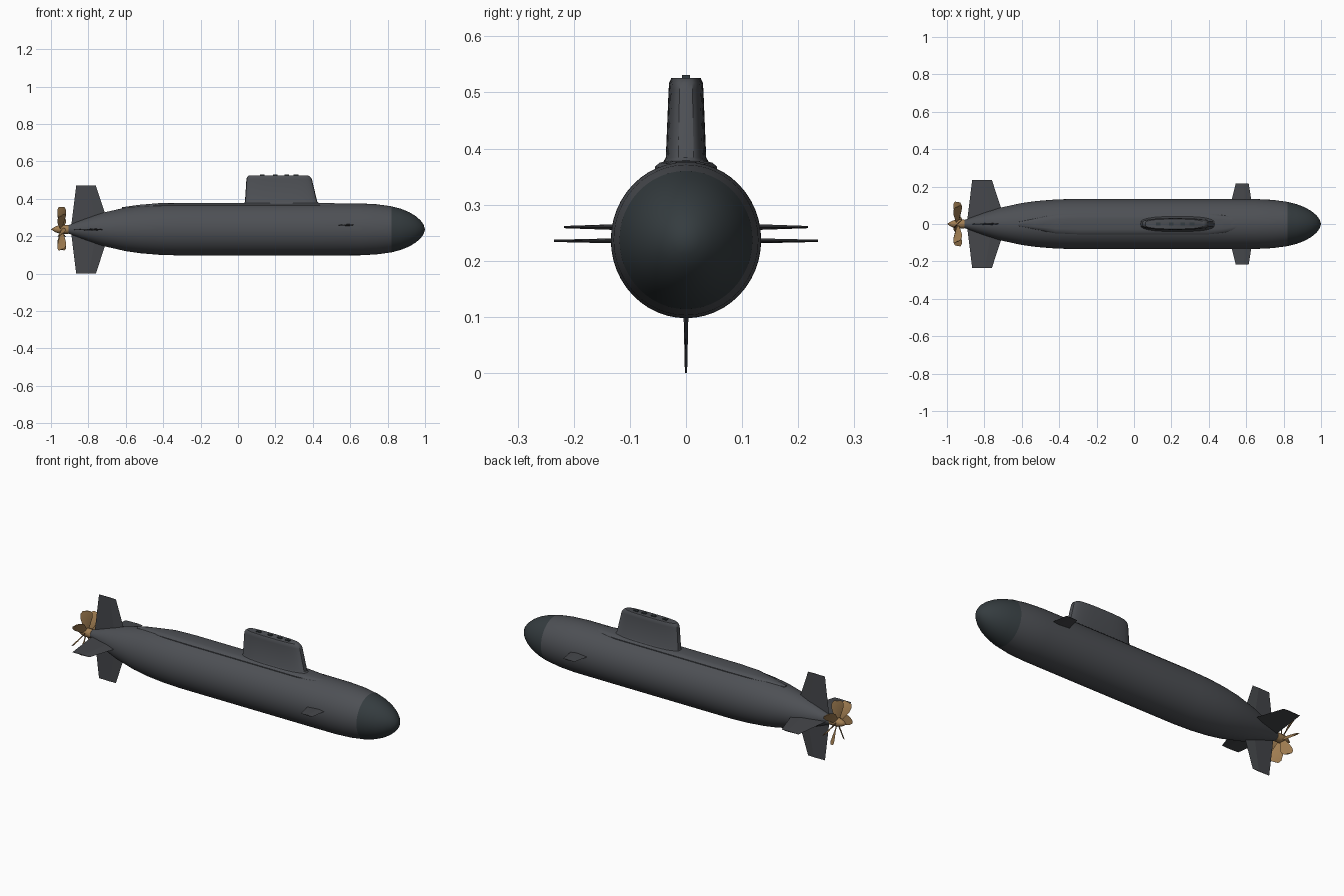
import bpy, bmesh, math
from mathutils import Matrix, Vector

if "Cube" in bpy.data.objects:
    bpy.data.objects.remove(bpy.data.objects["Cube"])

AXIS = 0.237


def material(name, r, g, b):
    m = bpy.data.materials.new(name)
    m.diffuse_color = (r, g, b, 1)
    m.use_nodes = True
    m.node_tree.nodes["Principled BSDF"].inputs["Base Color"].default_value = m.diffuse_color
    return m


HULL = material("hull_grey", 0.075, 0.08, 0.09)
DARK = material("dark_grey", 0.035, 0.045, 0.05)
FIN = material("fin_grey", 0.06, 0.063, 0.07)
BRONZE = material("bronze", 0.36, 0.21, 0.085)


def loft(name, rings, mat, smooth=35):
    """Skin a list of equal-length point rings; one-point rings close to a tip."""
    bm = bmesh.new()
    vs = [[bm.verts.new(p) for p in ring] for ring in rings]
    for a, b in zip(vs, vs[1:]):
        n = max(len(a), len(b))
        for i in range(n):
            j = (i + 1) % n
            if len(a) == 1:
                bm.faces.new((a[0], b[i], b[j]))
            elif len(b) == 1:
                bm.faces.new((a[i], b[0], a[j]))
            else:
                bm.faces.new((a[i], b[i], b[j], a[j]))
    for end in (vs[0], vs[-1]):
        if len(end) > 2:
            bm.faces.new(end)
    bmesh.ops.recalc_face_normals(bm, faces=bm.faces)
    me = bpy.data.meshes.new(name)
    bm.to_mesh(me)
    bm.free()
    me.materials.append(mat)
    ob = bpy.data.objects.new(name, me)
    bpy.context.collection.objects.link(ob)
    if smooth:
        bpy.ops.object.select_all(action='DESELECT')
        ob.select_set(True)
        bpy.context.view_layer.objects.active = ob
        bpy.ops.object.shade_smooth_by_angle(angle=math.radians(smooth))
    return ob


def ring(x, r, n=48, tall=1.0):
    if r == 0:
        return [(x, 0, AXIS)]
    return [(x, r * math.cos(t), AXIS + r * tall * math.sin(t))
            for t in (2 * math.pi * i / n for i in range(n))]


# hull and bow dome
hull = [(-0.905, 0.022), (-0.85, 0.042), (-0.8, 0.06), (-0.72, 0.086), (-0.6, 0.112),
        (-0.52, 0.123), (-0.42, 0.131), (-0.32, 0.134), (0, 0.134), (0.4, 0.134),
        (0.65, 0.1335), (0.74, 0.129), (0.82, 0.1185)]
dome = [(0.82, 0.1185), (0.87, 0.106), (0.915, 0.0885), (0.95, 0.068), (0.975, 0.047),
        (0.992, 0.025), (1.0, 0)]
loft("hull", [ring(x, r, tall=1.04) for x, r in hull], HULL)
loft("bow_dome", [ring(x, r, tall=1.04) for x, r in dome], DARK)


# deck casing: low rounded strip along the top
def casing_ring(x, w, z):
    pts = [(-1, -0.03), (-1, -0.011), (-0.85, -0.004), (-0.5, 0), (0.5, 0),
           (0.85, -0.004), (1, -0.011), (1, -0.03)]
    return [(x, w * a, z + b) for a, b in pts]


loft("deck_casing", [casing_ring(*s) for s in (
    (-0.62, 0.012, 0.355), (-0.53, 0.03, 0.368), (-0.42, 0.05, 0.377), (-0.3, 0.055, 0.379),
    (0.4, 0.055, 0.379), (0.5, 0.045, 0.377), (0.58, 0.02, 0.374))], HULL)


# sail
def sail_ring(x0, x1, w, z, n=32):
    c, h = (x0 + x1) / 2, (x1 - x0) / 2
    out = []
    for i in range(n):
        t = 2 * math.pi * i / n
        cx, sy = math.cos(t), math.sin(t)
        out.append((c + h * math.copysign(abs(cx) ** 0.75, cx),
                    w * math.copysign(abs(sy) ** 0.6, sy), z))
    return out


loft("sail", [sail_ring(*s) for s in (
    (0.02, 0.45, 0.05, 0.362), (0.034, 0.432, 0.04, 0.377), (0.037, 0.424, 0.036, 0.384),
    (0.045, 0.395, 0.031, 0.505), (0.049, 0.388, 0.03, 0.517), (0.06, 0.373, 0.026, 0.526))], HULL)


def box(name, c, s, mat):
    x, y, z = (v / 2 for v in s)
    sq = ((-x, -y), (x, -y), (x, y), (-x, y))
    return loft(name, [[(c[0] + a, c[1] + b, c[2] + k) for a, b in sq] for k in (-z, z)], mat, 0)


# mast covers on the sail top
for i, x in enumerate((0.13, 0.2, 0.26, 0.31)):
    box(f"mast_cover_{i+1}", (x, 0, 0.525), (0.025, 0.014, 0.012), DARK)


# fins: root and tip are (leading x, trailing x, span, half thickness)
def fin(name, root, tip, angle, z):
    rot = Matrix.Rotation(angle, 3, 'X')
    rings = []
    for lead, trail, span, t in (root, tip):
        mid = lead + (trail - lead) * 0.35
        sec = ((lead, 0), (mid, t), (trail, 0), (mid, -t))
        rings.append([Vector((0, 0, z)) + rot @ Vector((x, span, d)) for x, d in sec])
    return loft(name, rings, FIN, 0)


for k, side in enumerate(("left", "top", "right", "bottom")):
    fin(f"stern_fin_{side}", (-0.686, -0.893, 0.01, 0.007), (-0.76, -0.865, 0.2355, 0.002),
        k * math.pi / 2, 0.2355)
for k, side in enumerate(("left", "right")):
    fin(f"bow_plane_{side}", (0.632, 0.515, 0.1, 0.006), (0.613, 0.544, 0.217, 0.002),
        k * math.pi, 0.26)

# propeller
loft("propeller_hub", [ring(x, r, 24) for x, r in (
    (-0.905, 0.024), (-0.95, 0.024), (-0.975, 0.016), (-1.0, 0))], BRONZE)
sections = [(0.015, 0.014, 62), (0.045, 0.022, 52), (0.08, 0.031, 45),
            (0.105, 0.03, 40), (0.12, 0.019, 38)]
for k in range(7):
    rot = Matrix.Rotation(2 * math.pi * k / 7, 3, 'X')
    rings = []
    for r, c, pitch in sections:
        p = math.radians(pitch)
        u = Vector((math.cos(p), math.sin(p), 0))
        v = Vector((-math.sin(p), math.cos(p), 0)) * 0.003
        rings.append([Vector((-0.943, 0, AXIS)) + rot @ (q + Vector((0, 0, r)))
                      for q in (u * c, v, u * -c, -v)])
    loft(f"propeller_blade_{k+1}", rings, BRONZE, 30)
